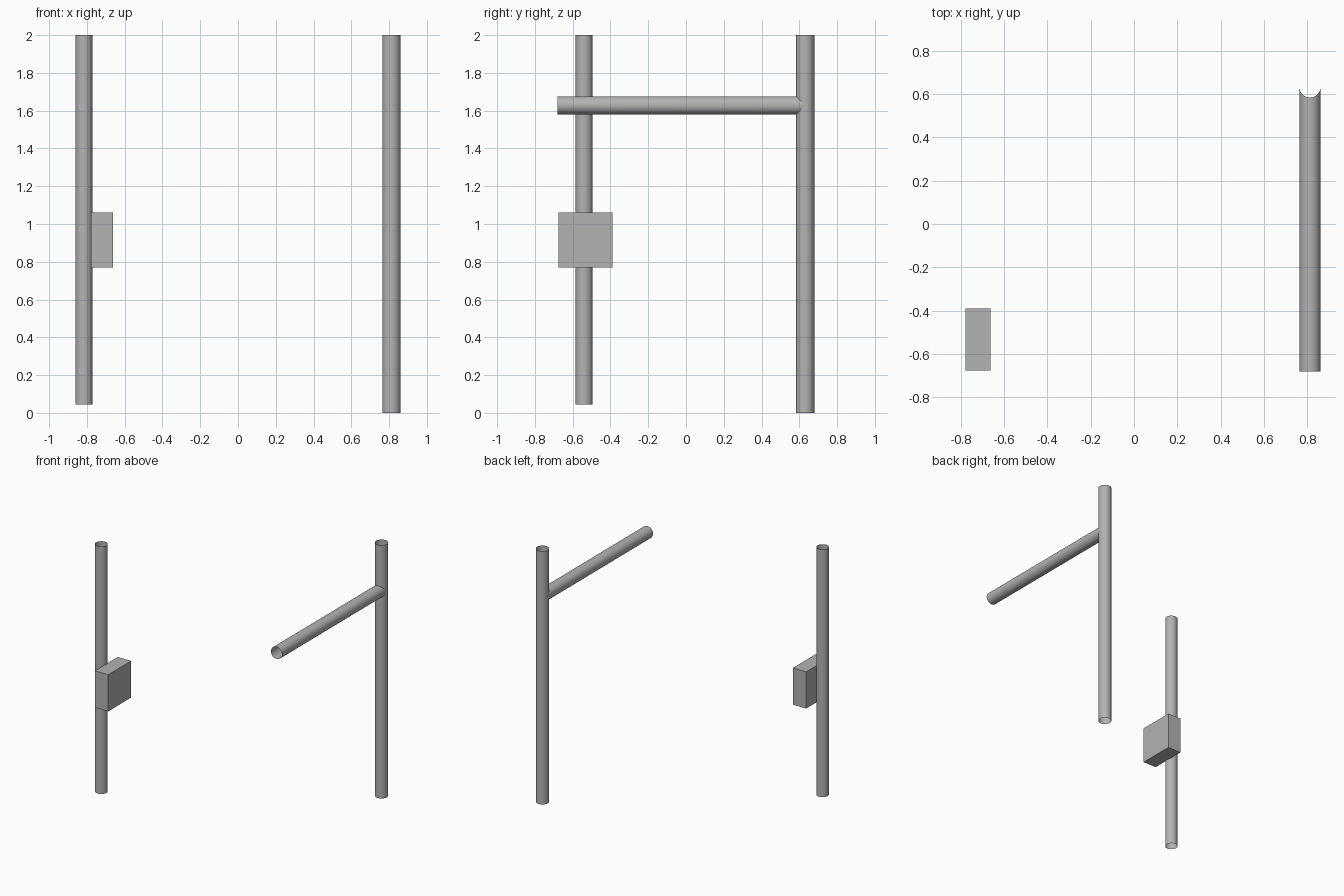
import bpy, bmesh, math
from mathutils import Vector

cube = bpy.data.objects.get("Cube")
if cube:
    bpy.data.objects.remove(cube, do_unlink=True)

# One flat grey for every part
grey = bpy.data.materials.new("grey metal")
grey.use_nodes = True
colour = (0.45, 0.45, 0.45, 1)
grey.diffuse_color = colour
grey.node_tree.nodes["Principled BSDF"].inputs["Base Color"].default_value = colour


def finish(name, bm, smooth):
    mesh = bpy.data.meshes.new(name)
    bm.to_mesh(mesh)
    bm.free()
    mesh.materials.append(grey)
    for face in mesh.polygons:
        face.use_smooth = smooth
    obj = bpy.data.objects.new(name, mesh)
    bpy.context.collection.objects.link(obj)
    return obj


def tube(name, start, end, radius, sides=48, shape_end=None):
    """Open-ended thin pipe; shape_end can trim the far ring."""
    start, end = Vector(start), Vector(end)
    turn = (end - start).to_track_quat('Z', 'Y')
    bm = bmesh.new()
    rings = [[], []]
    for i in range(sides):
        a = math.tau * i / sides
        offset = turn @ Vector((radius * math.cos(a), radius * math.sin(a), 0))
        far = end + offset
        if shape_end:
            far = shape_end(far)
        rings[0].append(bm.verts.new(start + offset))
        rings[1].append(bm.verts.new(far))
    for i in range(sides):
        j = (i + 1) % sides
        bm.faces.new((rings[0][i], rings[0][j], rings[1][j], rings[1][i]))
    return finish(name, bm, True)


# Upright posts
POST_X, POST_Y, POST_R = 0.812, 0.631, 0.048
tube("tall_post", (POST_X, POST_Y, 0), (POST_X, POST_Y, 2), POST_R)
tube("short_post", (-0.816, -0.54, 0.045), (-0.816, -0.54, 2), 0.045)


# Horizontal arm, its back end saddled onto the tall post
def saddle(p):
    reach = math.sqrt(max(0, POST_R ** 2 - (p.x - POST_X) ** 2))
    return Vector((p.x, POST_Y - reach, p.z))


tube("arm", (POST_X, -0.68, 1.628), (POST_X, POST_Y, 1.628), 0.048, shape_end=saddle)

# Box fixed to the side of the short post
bm = bmesh.new()
bmesh.ops.create_cube(bm, size=1)
bmesh.ops.scale(bm, vec=(0.116, 0.286, 0.29), verts=bm.verts)
bmesh.ops.translate(bm, vec=(-0.719, -0.533, 0.915), verts=bm.verts)
finish("control_box", bm, False)
